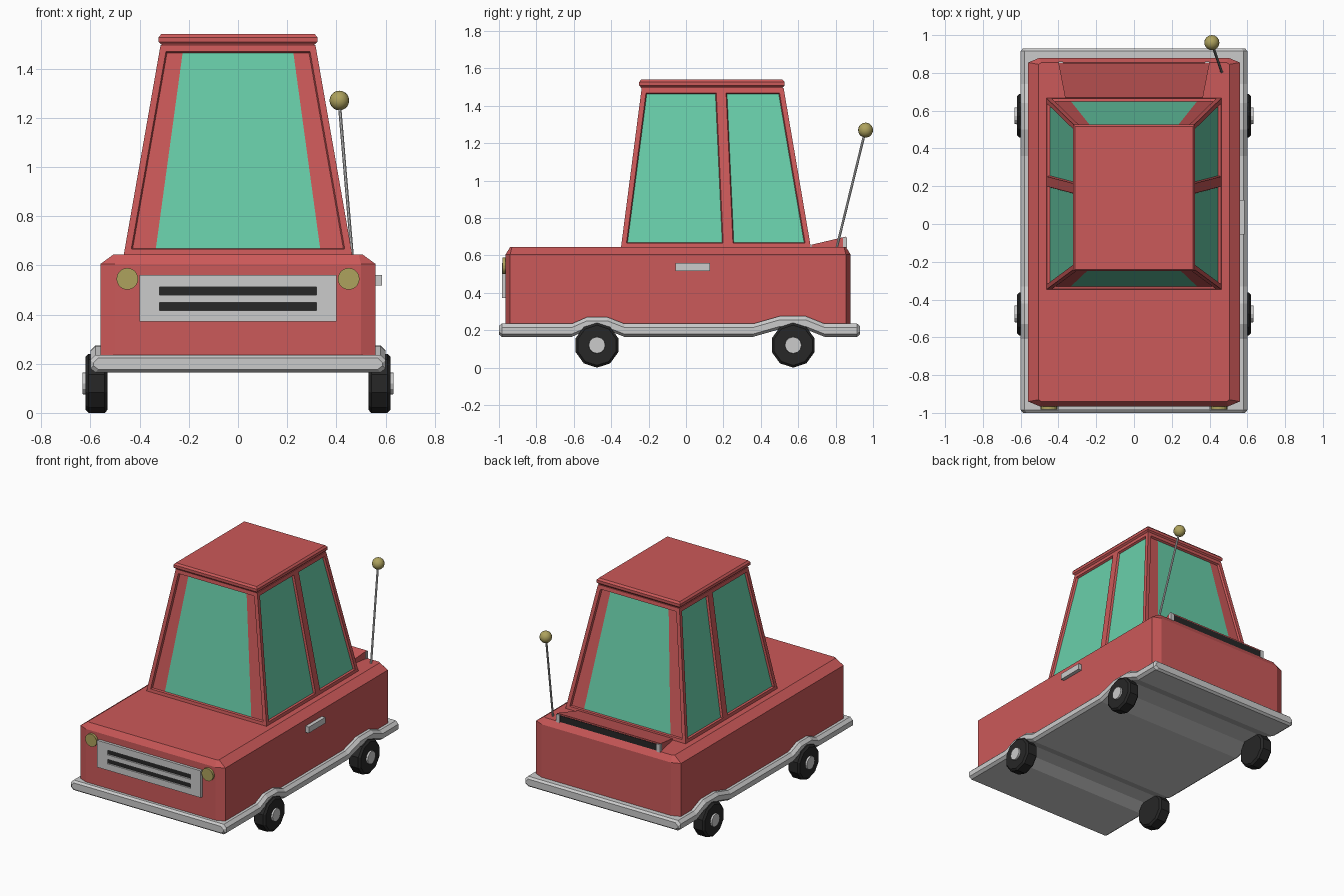
import bpy, bmesh
from mathutils import Vector
from math import pi

if "Cube" in bpy.data.objects:
    bpy.data.objects.remove(bpy.data.objects["Cube"])


def material(name, rgb):
    m = bpy.data.materials.new(name)
    m.diffuse_color = (*rgb, 1)
    m.use_nodes = True
    m.node_tree.nodes["Principled BSDF"].inputs["Base Color"].default_value = m.diffuse_color
    return m


RED = material("red_paint", (0.6, 0.1, 0.1))
GLASS = material("green_glass", (0.14, 0.62, 0.4))
BLACK = material("black", (0.02, 0.02, 0.02))
YELLOW = material("yellow", (0.42, 0.36, 0.11))


def finish(name, bm, *mats):
    bmesh.ops.recalc_face_normals(bm, faces=bm.faces)
    me = bpy.data.meshes.new(name)
    bm.to_mesh(me)
    bm.free()
    for m in mats:
        if m:
            me.materials.append(m)
    ob = bpy.data.objects.new(name, me)
    bpy.context.collection.objects.link(ob)
    return ob


def loft(name, rings, mat=None):
    """Skin a stack of equal-length closed rings and cap both ends."""
    bm = bmesh.new()
    vs = [[bm.verts.new(p) for p in r] for r in rings]
    n = len(rings[0])
    for a, b in zip(vs, vs[1:]):
        for i in range(n):
            j = (i + 1) % n
            bm.faces.new((a[i], a[j], b[j], b[i]))
    bm.faces.new(vs[0])
    bm.faces.new(vs[-1])
    return finish(name, bm, mat)


def rect(x, y0, y1, z):
    return [(-x, y0, z), (x, y0, z), (x, y1, z), (-x, y1, z)]


def box(name, x0, x1, y0, y1, z0, z1, mat=None):
    return loft(name, [[(x0, y0, z), (x1, y0, z), (x1, y1, z), (x0, y1, z)]
                       for z in (z0, z1)], mat)


def bevel(ob, w, seg=1):
    m = ob.modifiers.new("bevel", 'BEVEL')
    m.width, m.segments = w, seg
    m.limit_method, m.angle_limit = 'ANGLE', 0.9


def rod(name, a, b, r1, r2, sides, mat=None, spin=0.0):
    a, b = Vector(a), Vector(b)
    bm = bmesh.new()
    bmesh.ops.create_cone(bm, cap_ends=True, segments=sides, radius1=r1, radius2=r2,
                          depth=(b - a).length)
    ob = finish(name, bm, mat)
    q = (b - a).to_track_quat('Z', 'Y').to_matrix().to_4x4()
    q.translation = (a + b) / 2
    ob.data.transform(q)
    return ob


# Body: chamfered corners and upper edges
def plan(x, xi, y0, y0i, y1i, y1, z):
    return [(-xi, y0, z), (xi, y0, z), (x, y0i, z), (x, y1i, z),
            (xi, y1, z), (-xi, y1, z), (-x, y1i, z), (-x, y0i, z)]


loft("body", [plan(.56, .5, -.965, -.94, .855, .88, .22),
              plan(.56, .5, -.965, -.94, .855, .88, .605),
              plan(.505, .49, -.94, -.93, .845, .855, .645)], RED)


# Bumper slab: one section swept front to back, rising over the wheels
def section(y, dz, e):
    half = [(.58 - e, .165 + e), (.6 - e, .18 + e), (.6 - e, .215 - e), (.58 - e, .235 - e)]
    return ([(x, y, z + dz) for x, z in half] +
            [(-x, y, z + dz) for x, z in reversed(half)])


path = [(-1, 0, .012), (-.985, 0, 0), (-.61, 0, 0), (-.53, .035, 0), (-.42, .035, 0),
        (-.33, 0, 0), (.36, 0, 0), (.5, .04, 0), (.64, .04, 0), (.74, 0, 0),
        (.915, 0, 0), (.93, 0, .012)]
loft("bumper_and_floor", [section(*p) for p in path])

# Cabin: tapered, with inset windows and a split on each side
bm = bmesh.new()
low, top = [[bm.verts.new((x * s, y, z)) for s, y in
             ((-1, y0), (1, y0), (1, ym), (1, y1), (-1, y1), (-1, ym))]
            for x, y0, ym, y1, z in ((.465, -.348, .226, .668, .64),
                                     (.315, -.237, .187, .522, 1.495))]
walls = [bm.faces.new((low[i], low[(i + 1) % 6], top[(i + 1) % 6], top[i])) for i in range(6)]
bm.faces.new(low)
bm.faces.new(top)
bmesh.ops.recalc_face_normals(bm, faces=bm.faces)
bmesh.ops.inset_individual(bm, faces=walls, thickness=.026, use_even_offset=True)
bmesh.ops.inset_individual(bm, faces=walls, thickness=.005, depth=-.014, use_even_offset=True)
for i, f in enumerate(walls):
    if i not in (0, 3):
        f.material_index = 1
        continue
    # Front and rear glass is narrower than its recess
    a, b, c, d = f.verts[:]
    if abs(a.co.z - b.co.z) > .1:
        a, b, c, d = b, c, d, a
    p, q, r, s = [bm.verts.new(u.co.lerp(v.co, .11))
                  for u, v in ((a, b), (b, a), (c, d), (d, c))]
    bm.faces.new((a, p, s, d))
    bm.faces.new((q, b, c, r))
    bm.faces.new((p, q, r, s)).material_index = 1
    bm.faces.remove(f)
finish("cabin", bm, RED, GLASS)

# Roof slab with soft edges
loft("roof", [rect(.305, -.235, .51, 1.485), rect(.31, -.24, .516, 1.497),
              rect(.323, -.25, .527, 1.508), rect(.323, -.25, .527, 1.527),
              rect(.312, -.24, .516, 1.54)], RED)

# Raised rear vent
loft("rear_vent", [
    [(-.365, .67, .63), (.365, .67, .63), (.365, .67, .657), (-.365, .67, .657)],
    [(-.4, .852, .63), (.4, .852, .63), (.4, .852, .7), (-.4, .852, .7)]], RED)
box("rear_vent_opening", -.375, .375, .84, .855, .64, .69, BLACK)
for s in (-1, 1):
    x = s * .388
    box("rear_vent_post", x - .013, x + .013, .84, .86, .64, .695)

# Grille: frame bars over a dark backing
box("grille_backing", -.39, .39, -.972, -.95, .38, .55, BLACK)
for z0, z1 in ((.372, .417), (.448, .48), (.512, .56)):
    box("grille_bar", -.4, .4, -.984, -.955, z0, z1)
for s in (-1, 1):
    box("grille_end", s * .36 - .04, s * .36 + .04, -.984, -.955, .372, .56)
    # Headlights
    rod("headlight", (s * .45, -.95, .545), (s * .45, -.982, .545), .044, .044, 20, YELLOW)
    # Wheels with hubs
    for y in (-.476, .573):
        bevel(rod("wheel", (s * .53, y, .12), (s * .62, y, .12), .12, .12, 10, BLACK), .012)
        rod("hub", (s * .6, y, .12), (s * .632, y, .12), .047, .044, 12)

# Door handle on the right side only
box("door_handle", .55, .586, -.055, .127, .518, .56)

# Antenna with ball tip
rod("antenna", (.465, .803, .63), (.412, .957, 1.26), .007, .007, 8)
bm = bmesh.new()
bmesh.ops.create_uvsphere(bm, u_segments=16, v_segments=10, radius=.04)
bmesh.ops.translate(bm, verts=bm.verts, vec=(.412, .96, 1.27))
for f in bm.faces:
    f.smooth = True
finish("antenna_ball", bm, YELLOW)
